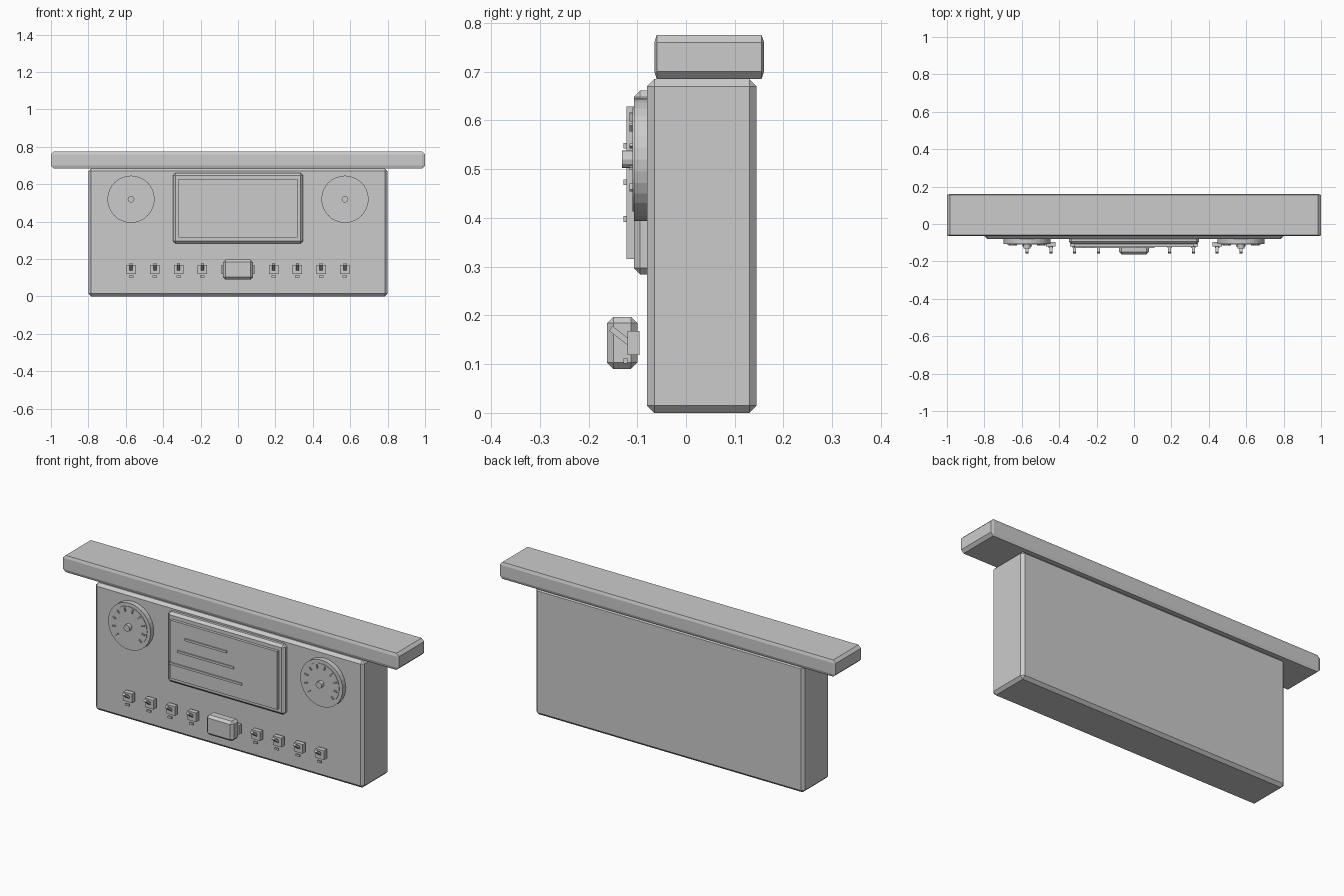
import bpy, bmesh, math
from mathutils import Matrix, Vector

if "Cube" in bpy.data.objects:
    bpy.data.objects.remove(bpy.data.objects["Cube"])

grey = bpy.data.materials.new("plain_grey")
grey.diffuse_color = (0.6, 0.6, 0.6, 1)
grey.use_nodes = True
grey.node_tree.nodes["Principled BSDF"].inputs["Base Color"].default_value = grey.diffuse_color


def finish(name, bm):
    bmesh.ops.recalc_face_normals(bm, faces=bm.faces)
    me = bpy.data.meshes.new(name)
    bm.to_mesh(me)
    bm.free()
    me.materials.append(grey)
    ob = bpy.data.objects.new(name, me)
    bpy.context.collection.objects.link(ob)
    return ob


def box(name, lo, hi, bevel=None, matrix=None):
    """Box between two corners; bevel is a chamfer width per axis."""
    lo, hi = Vector(lo), Vector(hi)
    size, mid = hi - lo, (lo + hi) / 2
    b = bevel or (1, 1, 1)
    bm = bmesh.new()
    bmesh.ops.create_cube(bm, size=1)
    bmesh.ops.scale(bm, vec=[size[i] / b[i] for i in range(3)], verts=bm.verts)
    if bevel:
        bmesh.ops.bevel(bm, geom=bm.edges[:], offset=1, segments=1,
                        profile=0.5, affect='EDGES')
    bmesh.ops.scale(bm, vec=b, verts=bm.verts)
    bmesh.ops.translate(bm, vec=mid, verts=bm.verts)
    if matrix:
        bm.transform(matrix)
    return finish(name, bm)


def disc(name, x, z, radius, y0, y1, sides):
    """Cylinder lying along y."""
    bm = bmesh.new()
    bmesh.ops.create_cone(bm, cap_ends=True, segments=sides, radius1=radius,
                          radius2=radius, depth=abs(y1 - y0))
    bm.transform(Matrix.Translation((x, (y0 + y1) / 2, z))
                 @ Matrix.Rotation(math.pi / 2, 4, 'X'))
    return finish(name, bm)


# Main panel and overhanging top ledge
box("panel_body", (-0.8, -0.08, 0), (0.8, 0.145, 0.685), (0.015,) * 3)
box("top_ledge", (-1, -0.065, 0.685), (1, 0.16, 0.775), (0.015, 0.005, 0.015))

# Central display with three raised lines
box("screen_frame", (-0.348, -0.107, 0.284), (0.348, -0.05, 0.661), (0.013,) * 3)
box("screen", (-0.318, -0.122, 0.316), (0.318, -0.1, 0.629))
for i, length in enumerate((0.25, 0.335, 0.43)):
    z = 0.548 - 0.075 * i
    box(f"screen_line_{i + 1}", (-0.105 - length / 2, -0.128, z - 0.006),
        (-0.105 + length / 2, -0.118, z + 0.006))

# Round gauges with tick marks and a hub
for side, gx in (("left", -0.572), ("right", 0.572)):
    gz = 0.52
    disc(f"{side}_gauge_bezel", gx, gz, 0.126, -0.107, -0.07, 32)
    disc(f"{side}_gauge_dial", gx, gz, 0.107, -0.110, -0.10, 32)
    disc(f"{side}_gauge_hub", gx, gz, 0.018, -0.131, -0.105, 12)
    for k in range(10):
        angle = math.radians(-40 + 260 * k / 9)
        place = Matrix.Translation((gx, 0, gz)) @ Matrix.Rotation(-angle, 4, 'Y')
        box(f"{side}_gauge_tick_{k + 1}", (0.081, -0.116, -0.003),
            (0.099, -0.106, 0.003), matrix=place)

# Row of toggle switches, each with a tilted lever and a small lamp
for k in range(10):
    x = (k - 4.5) * 0.127
    box(f"switch_base_{k + 1}", (x - 0.025, -0.12, 0.119), (x + 0.025, -0.095, 0.168))
    tilt = Matrix.Translation((x, -0.118, 0.145)) @ Matrix.Rotation(math.radians(-38), 4, 'X')
    box(f"switch_lever_{k + 1}", (-0.008, -0.046, -0.006), (0.008, 0.004, 0.006), matrix=tilt)
    box(f"switch_lamp_{k + 1}", (x - 0.012, -0.128, 0.101), (x + 0.012, -0.12, 0.112))

# Large push button in the middle of the row
box("centre_button", (-0.08, -0.162, 0.09), (0.08, -0.1, 0.197), (0.013,) * 3)
